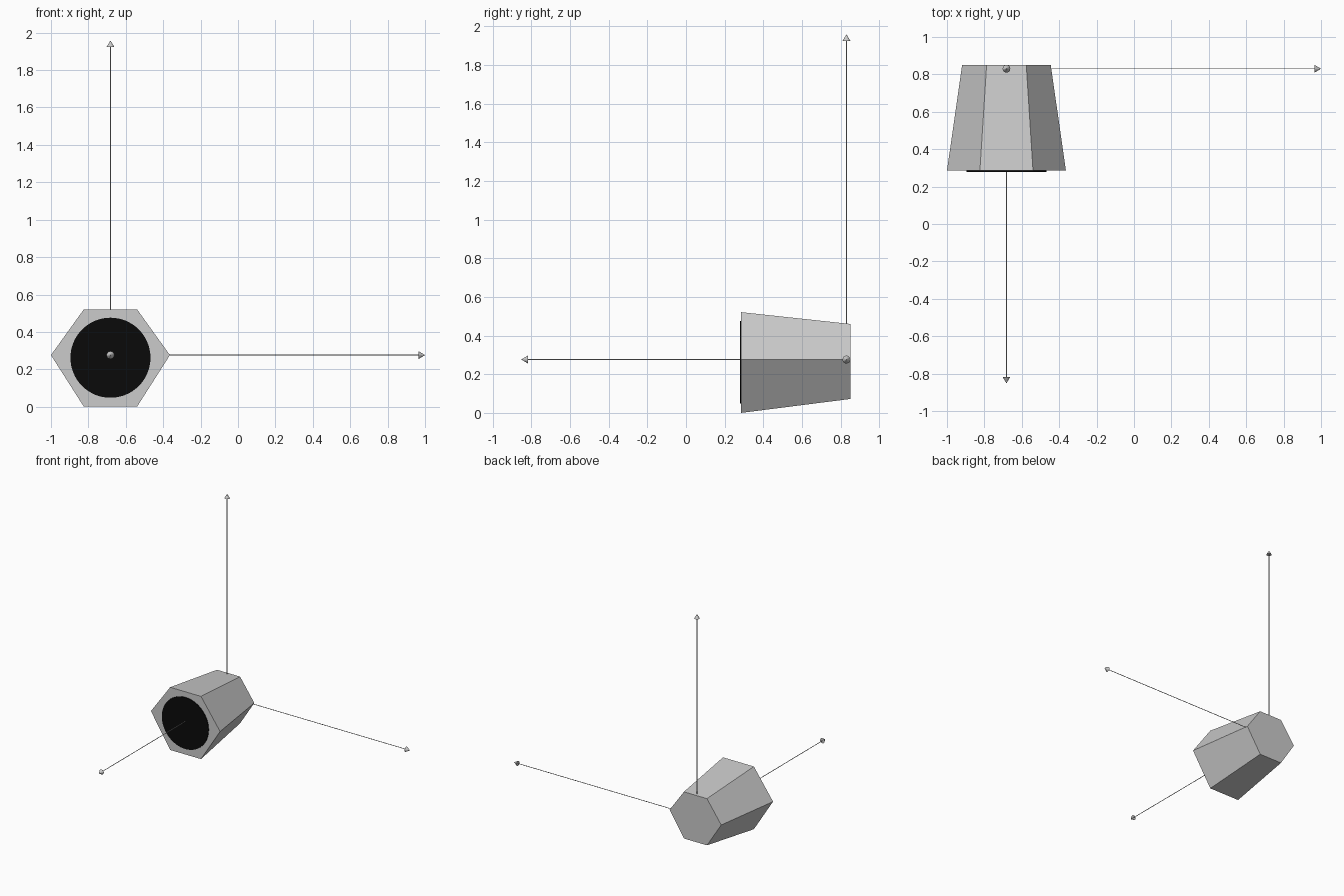
import bpy, bmesh
from mathutils import Vector

if "Cube" in bpy.data.objects:
    bpy.data.objects.remove(bpy.data.objects["Cube"])


def material(name, value):
    mat = bpy.data.materials.new(name)
    mat.use_nodes = True
    colour = (value, value, value, 1)
    mat.diffuse_color = colour
    mat.node_tree.nodes["Principled BSDF"].inputs["Base Color"].default_value = colour
    return mat


grey = material("light grey", 0.6)
black = material("black", 0.003)
ORIGIN = Vector((-0.682, 0.83, 0.276))


def finish(name, bm, mat):
    bmesh.ops.recalc_face_normals(bm, faces=bm.faces)
    mesh = bpy.data.meshes.new(name)
    bm.to_mesh(mesh)
    bm.free()
    mesh.materials.append(mat)
    obj = bpy.data.objects.new(name, mesh)
    bpy.context.collection.objects.link(obj)
    return obj


def cone(name, base, axis, r1, r2, length, sides, mat):
    """Solid cone or cylinder running from base along axis."""
    bm = bmesh.new()
    bmesh.ops.create_cone(bm, cap_ends=True, segments=sides, radius1=r1, radius2=r2, depth=length)
    turn = axis.to_track_quat('Z', 'Y').to_matrix()
    bmesh.ops.rotate(bm, verts=bm.verts, matrix=turn)
    bmesh.ops.translate(bm, verts=bm.verts, vec=base + axis * length / 2)
    return finish(name, bm, mat)


# Tapered six-sided body, lofted from the front to the back hexagon
def hexagon(bm, y, half_width, half_flat, low, high):
    cx, mid = ORIGIN.x, ORIGIN.z
    outline = [(-half_width, mid), (-half_flat, high), (half_flat, high),
               (half_width, mid), (half_flat, low), (-half_flat, low)]
    return [bm.verts.new((cx + x, y, z)) for x, z in outline]


bm = bmesh.new()
front = hexagon(bm, 0.285, 0.318, 0.142, 0.0, 0.521)
back = hexagon(bm, 0.85, 0.237, 0.106, 0.072, 0.46)
bm.faces.new(front)
bm.faces.new(back)
for i in range(6):
    j = (i + 1) % 6
    bm.faces.new((front[i], front[j], back[j], back[i]))
finish("tapered_body", bm, grey)

# Round dark plate on the front
cone("front_disc", Vector((ORIGIN.x, 0.287, 0.262)), Vector((0, -1, 0)),
     0.214, 0.214, 0.008, 64, black)

# Three thin rods with pointed tips, meeting at the back of the body
for name, axis in (("side", Vector((1, 0, 0))),
                   ("forward", Vector((0, -1, 0))),
                   ("upright", Vector((0, 0, 1)))):
    cone(name + "_rod", ORIGIN, axis, 0.0025, 0.0025, 1.65, 8, grey)
    cone(name + "_tip", ORIGIN + axis * 1.647, axis, 0.021, 0.0, 0.035, 12, grey)
